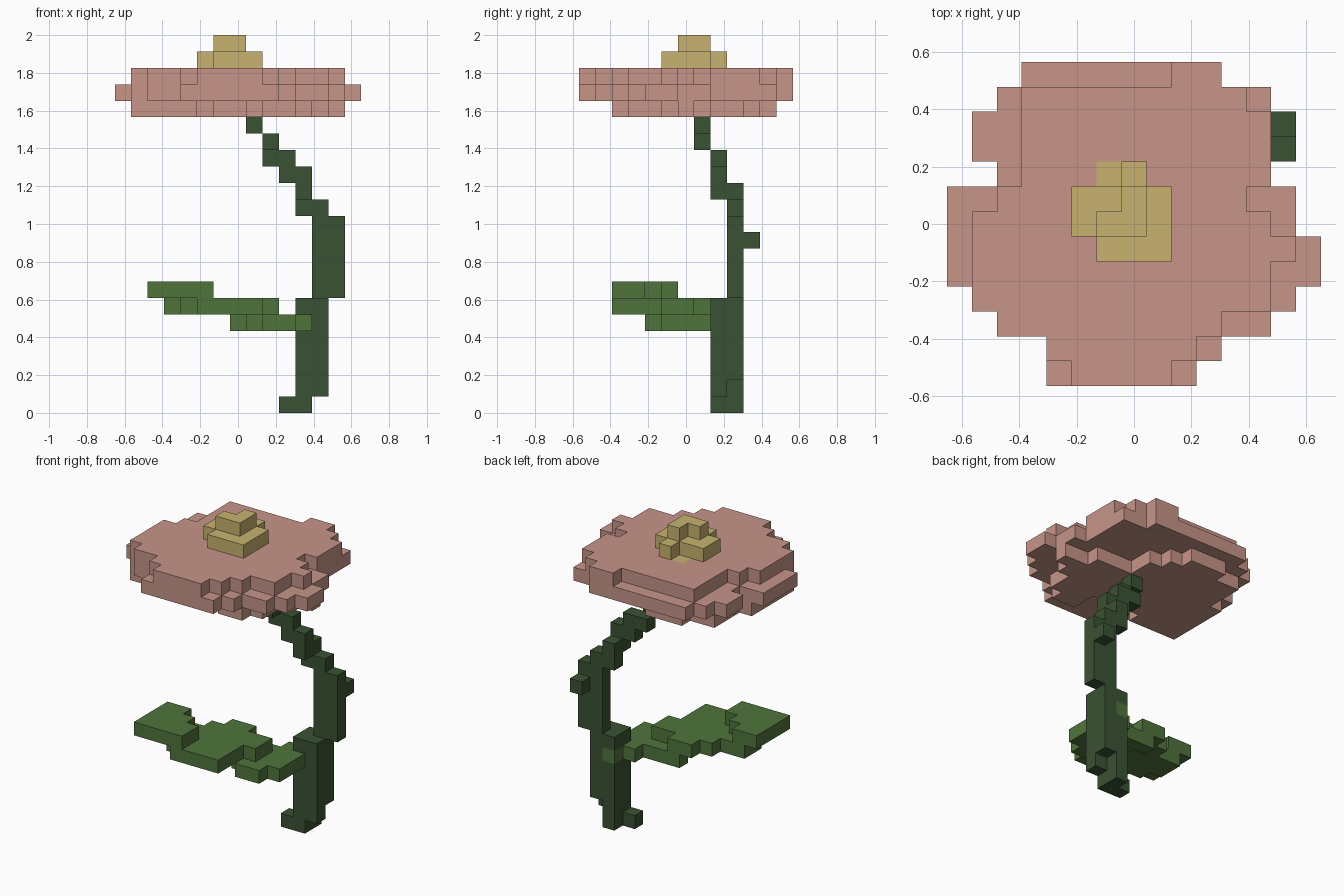
import bpy, bmesh
from mathutils import Vector

if "Cube" in bpy.data.objects:
    bpy.data.objects.remove(bpy.data.objects["Cube"])

S = 2 / 23                                   # edge of one cube
ORIGIN = Vector((-7.5 * S, -6.5 * S, 0))


def layer(k, first_row, runs):
    """Cubes of one level: each run is (first, last) column, one row per run."""
    return {(i, first_row + n, k) for n, (a, b) in enumerate(runs) for i in range(a, b + 1)}


def box(x, y, z):
    """Solid block of cubes, inclusive ranges."""
    return {(i, j, k) for i in range(x[0], x[1] + 1)
            for j in range(y[0], y[1] + 1) for k in range(z[0], z[1] + 1)}


# Flower centre
centre = {(6, 8, 20)}
centre |= layer(21, 5, [(6, 8), (5, 8), (5, 8), (7, 7)])
centre |= layer(22, 6, [(6, 7), (7, 7)])

# Petals: lobed lower layer, wide middle layer, upper layer
petals = layer(18, 2, [(9, 10), (1, 4), (1, 5), (1, 12), (1, 13), (1, 11),
                       (2, 8), (2, 8), (2, 7), (4, 6)])
petals |= box((8, 11), (4, 4), (18, 18)) | box((9, 11), (3, 3), (18, 18))
petals |= layer(19, 0, [(4, 9), (4, 10), (2, 12), (1, 13), (0, 14), (0, 14), (0, 13),
                        (0, 13), (2, 12), (1, 12), (1, 12), (2, 12), (3, 10)])
petals |= layer(20, 0, [(5, 8), (4, 9), (2, 10), (1, 12), (1, 12), (1, 13), (1, 12),
                        (2, 11), (3, 12), (3, 12), (3, 12), (3, 11), (9, 10)])
petals -= centre

# Leaf rising away from the stem
leaf = layer(5, 4, [(9, 10), (8, 11), (8, 11), (7, 11), (10, 11), (11, 11)])
leaf |= layer(6, 2, [(5, 8), (4, 8), (3, 8), (3, 9), (5, 9), (6, 7)])
leaf |= layer(7, 2, [(2, 5), (2, 5), (2, 4), (2, 3)])

# Bent stem, from the foot up
stem = box((11, 11), (8, 9), (0, 0)) | {(10, 8, 0)}
stem |= box((11, 12), (8, 9), (1, 6)) - {(12, 9, 1)}
stem |= box((12, 13), (9, 9), (7, 11)) | {(13, 10, 10)}
stem |= box((11, 12), (9, 9), (12, 12))
stem |= box((11, 11), (8, 9), (13, 13))
stem |= box((10, 11), (8, 8), (14, 14))
stem |= box((9, 10), (8, 8), (15, 15))
stem |= {(9, 7, 16), (8, 7, 17)}
stem -= leaf

filled = centre | petals | leaf | stem


def build(name, cells, colour_name, colour):
    """Make a mesh of the outer cube faces and join the flat ones."""
    bm = bmesh.new()
    verts = {}

    def vert(p):
        if p not in verts:
            verts[p] = bm.verts.new(ORIGIN + Vector(p) * S)
        return verts[p]

    for c in sorted(cells):
        for axis in range(3):
            u, v = (axis + 1) % 3, (axis + 2) % 3
            for side in (0, 1):
                near = list(c)
                near[axis] += 2 * side - 1
                if tuple(near) in filled:
                    continue
                loop = []
                for du, dv in ((0, 0), (1, 0), (1, 1), (0, 1)):
                    p = list(c)
                    p[axis] += side
                    p[u] += du
                    p[v] += dv
                    loop.append(vert(tuple(p)))
                bm.faces.new(loop if side else loop[::-1])
    bmesh.ops.dissolve_limit(bm, angle_limit=0.01, verts=bm.verts[:], edges=bm.edges[:])
    mesh = bpy.data.meshes.new(name)
    bm.to_mesh(mesh)
    bm.free()
    mat = bpy.data.materials.new(colour_name)
    mat.diffuse_color = (*colour, 1)
    mat.use_nodes = True
    mat.node_tree.nodes["Principled BSDF"].inputs["Base Color"].default_value = mat.diffuse_color
    mesh.materials.append(mat)
    bpy.context.collection.objects.link(bpy.data.objects.new(name, mesh))


build("petals", petals, "dusty pink", (0.57, 0.30, 0.25))
build("flower_centre", centre, "pale gold", (0.58, 0.45, 0.16))
build("leaf", leaf, "leaf green", (0.079, 0.175, 0.045))
build("stem", stem, "dark green", (0.042, 0.084, 0.033))
